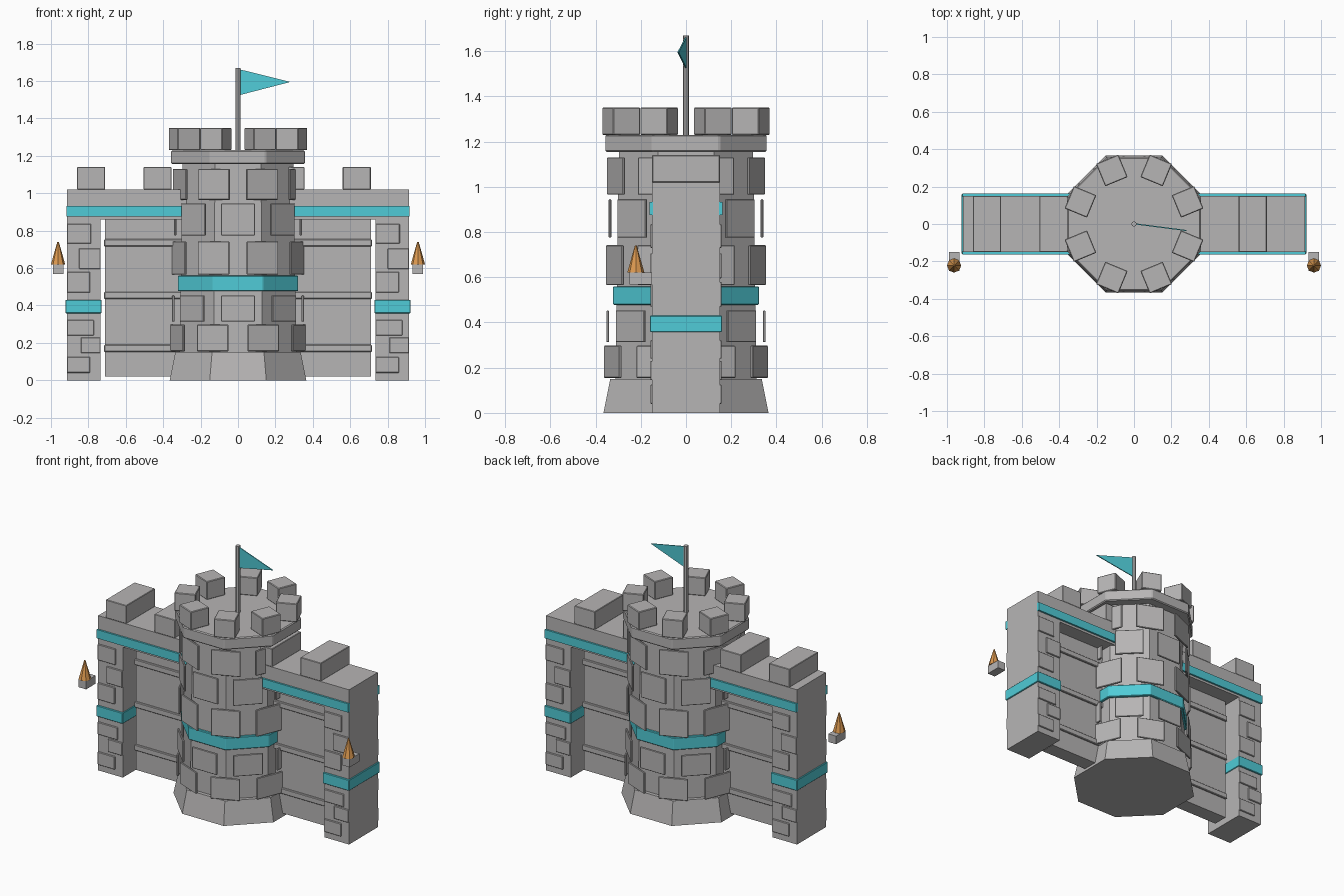
import bpy, bmesh
from math import pi, cos, sin
from mathutils import Matrix, Vector

if "Cube" in bpy.data.objects:
    bpy.data.objects.remove(bpy.data.objects["Cube"])


def material(name, rgb):
    m = bpy.data.materials.new(name)
    m.diffuse_color = (*rgb, 1)
    m.use_nodes = True
    m.node_tree.nodes["Principled BSDF"].inputs["Base Color"].default_value = m.diffuse_color
    return m


STONE = material("stone_grey", (0.47, 0.46, 0.46))
TEAL = material("teal_trim", (0.08, 0.60, 0.68))
FLAME = material("flame_orange", (0.72, 0.32, 0.08))


def finish(name, bm, mat, bevel=0.0):
    bmesh.ops.recalc_face_normals(bm, faces=bm.faces)
    mesh = bpy.data.meshes.new(name)
    bm.to_mesh(mesh)
    bm.free()
    mesh.materials.append(mat)
    ob = bpy.data.objects.new(name, mesh)
    bpy.context.collection.objects.link(ob)
    if bevel:
        mod = ob.modifiers.new("soft_edges", 'BEVEL')
        mod.width, mod.segments = bevel, 1
    return ob


def add_box(bm, x, y, z, turn=0.0):
    """Box from three (min, max) ranges, turned about the vertical axis."""
    size = [b - a for a, b in (x, y, z)]
    mid = Vector([(a + b) / 2 for a, b in (x, y, z)])
    m = Matrix.Rotation(turn, 4, 'Z') @ Matrix.Translation(mid) @ Matrix.Diagonal((*size, 1))
    bmesh.ops.create_cube(bm, size=1, matrix=m)


def boxes(name, specs, mat, bevel=0.0):
    bm = bmesh.new()
    for s in specs:
        add_box(bm, *s)
    return finish(name, bm, mat, bevel)


def octagon(name, z0, z1, a0, a1, mat, bevel=0.0):
    """Eight-sided drum with flat-to-centre distances a0 (bottom) and a1 (top)."""
    bm = bmesh.new()
    k = 1 / cos(pi / 8)
    m = Matrix.Translation((0, 0, (z0 + z1) / 2)) @ Matrix.Rotation(pi / 8, 4, 'Z')
    bmesh.ops.create_cone(bm, cap_ends=True, segments=8, radius1=a0 * k, radius2=a1 * k,
                          depth=z1 - z0, matrix=m)
    return finish(name, bm, mat, bevel)


# Central tower
octagon("tower_base", 0, 0.15, 0.365, 0.335, STONE)
octagon("tower_shaft", 0.15, 1.16, 0.312, 0.297, STONE)
octagon("tower_band", 0.477, 0.56, 0.322, 0.322, TEAL, 0.004)
octagon("tower_rim", 1.155, 1.23, 0.357, 0.357, STONE, 0.006)

# Tower stones: rows alternate between the corners and the flats
rows = [(0.155, 0.297, 0.350), (0.313, 0.453, 0.346), (0.565, 0.742, 0.340),
        (0.775, 0.945, 0.336), (0.965, 1.13, 0.335)]
for i, (z0, z1, r) in enumerate(rows):
    offset = pi / 8 if i % 2 == 0 else 0
    boxes(f"tower_stones_{i + 1}",
          [((r - 0.006, r + 0.006), (-0.09, 0.09), (z0, z1), offset + k * pi / 4)
           for k in range(8)], STONE, 0.003)

# Tower battlements
boxes("tower_merlons", [((0.245, 0.375), (-0.065, 0.065), (1.23, 1.35), pi / 8 + k * pi / 4)
                        for k in range(8)], STONE, 0.004)

# Flag and pole
bm = bmesh.new()
bmesh.ops.create_cone(bm, cap_ends=True, segments=8, radius1=0.014, radius2=0.014, depth=0.44,
                      matrix=Matrix.Translation((0, 0, 1.45)))
finish("flag_pole", bm, STONE)
bm = bmesh.new()
front, back = [[bm.verts.new(p) for p in ((0.01, y, 1.525), (0.28, y - 0.035, 1.595),
                                          (0.01, y, 1.662))] for y in (-0.003, 0.003)]
bm.faces.new(front)
bm.faces.new(back[::-1])
for i in range(3):
    j = (i + 1) % 3
    bm.faces.new((front[j], front[i], back[i], back[j]))
finish("flag", bm, TEAL)

# Pillar stones as (offset from left edge, width, bottom, top)
pillar_stones = [(0.0, 0.13, 0.73, 0.835), (0.065, 0.115, 0.595, 0.705),
                 (0.0, 0.125, 0.47, 0.58), (0.0, 0.145, 0.24, 0.322),
                 (0.075, 0.105, 0.145, 0.23), (0.0, 0.125, 0.04, 0.125)]


def span(side, a, b):
    return tuple(sorted((side * a, side * b)))


for side, label in ((-1, "left"), (1, "right")):
    # Side wall masses
    boxes(f"{label}_pillar", [(span(side, 0.735, 0.915), (-0.15, 0.15), (0, 0.865))], STONE)
    boxes(f"{label}_lintel", [(span(side, 0.2, 0.915), (-0.15, 0.15), (0.86, 1.02))], STONE)
    boxes(f"{label}_wall_panel", [(span(side, 0.2, 0.71), (-0.05, 0.05), (0.02, 0.865))], STONE)
    boxes(f"{label}_wall_ledges", [(span(side, 0.2, 0.716), (-0.062, 0.062), (z - 0.019, z + 0.019))
                                   for z in (0.171, 0.454, 0.735)], STONE, 0.004)
    # Teal trim on the lintel and pillar
    boxes(f"{label}_lintel_trim", [(span(side, 0.25, 0.917), span(f, 0.145, 0.162), (0.875, 0.932))
                                   for f in (-1, 1)], TEAL)
    boxes(f"{label}_pillar_band", [(span(side, 0.73, 0.922), (-0.16, 0.16), (0.358, 0.43))],
          TEAL, 0.003)
    # Pillar stones, the back face being the front one turned half round
    left = -0.915 if side < 0 else 0.735
    left_back = -0.915 if side > 0 else 0.735
    specs = []
    for o, w, z0, z1 in pillar_stones:
        specs.append(((left + o, left + o + w), (-0.158, -0.145), (z0, z1)))
        specs.append(((left_back + o, left_back + o + w), (-0.158, -0.145), (z0, z1), pi))
    boxes(f"{label}_pillar_stones", specs, STONE, 0.003)
    # Wall battlements, at the same spacing on both sides
    shift = 0 if side < 0 else 1.065
    boxes(f"{label}_wall_merlons", [((x + shift, x + shift + 0.15), (-0.15, 0.15), (1.02, 1.14))
                                    for x in (-0.86, -0.505)], STONE, 0.003)
    # Torch on its bracket
    boxes(f"{label}_torch_bracket", [(span(side, 0.933, 0.99), (-0.25, -0.15), (0.567, 0.62))], STONE)
    bm = bmesh.new()
    bmesh.ops.create_cone(bm, cap_ends=True, segments=8, radius1=0.038, radius2=0.004, depth=0.12,
                          matrix=Matrix.Translation((side * 0.962, -0.222, 0.68)))
    finish(f"{label}_torch_flame", bm, FLAME)
